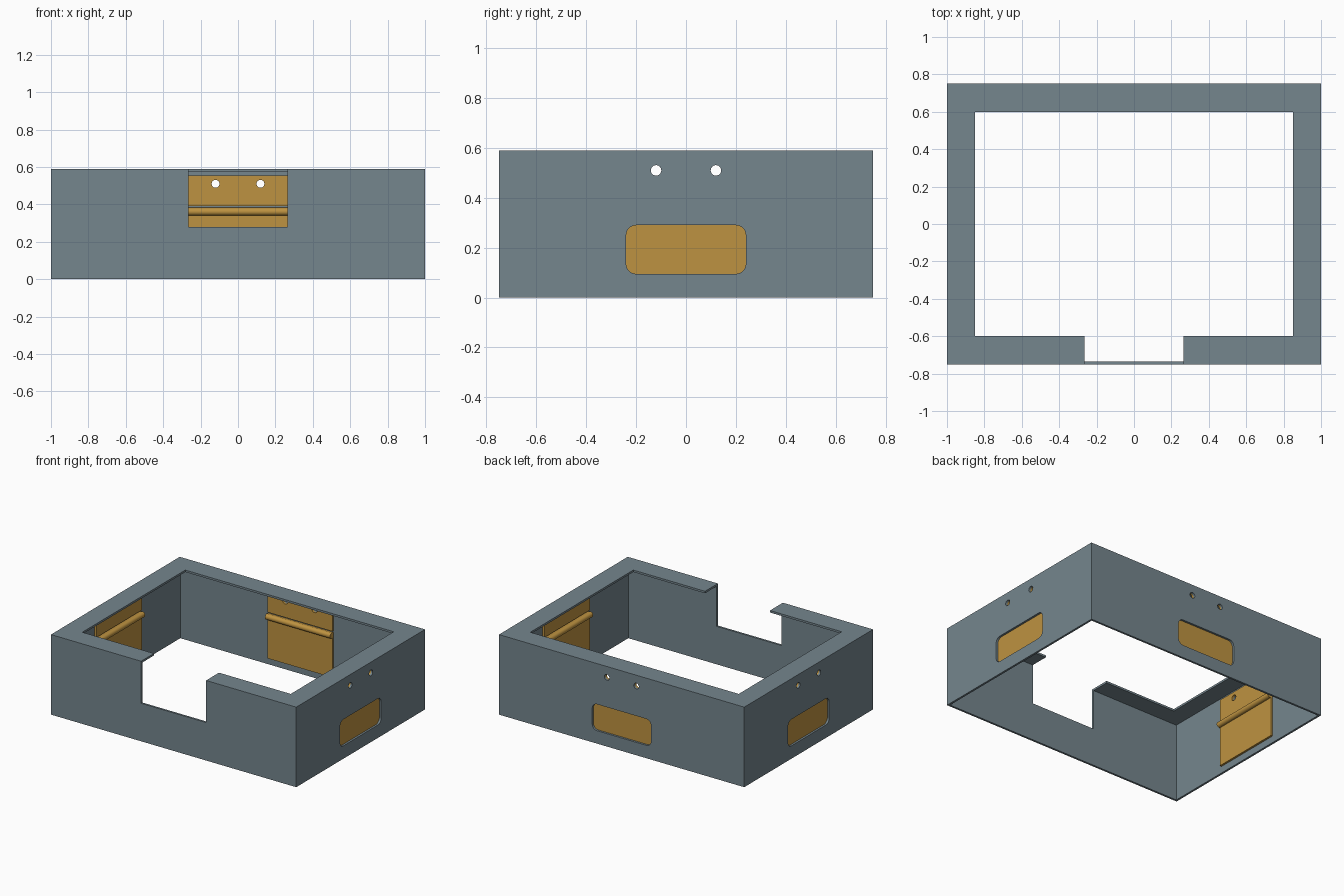
import bpy, bmesh, math
from mathutils import Matrix, Vector

if "Cube" in bpy.data.objects:
    bpy.data.objects.remove(bpy.data.objects["Cube"])

L, W, H = 1.0, 0.75, 0.59      # half length, half width, height
T = 0.015                      # sheet thickness
RIM = 0.15                     # width of the top rim
NOTCH = 0.265                  # half width of notch and hinge leaves


def material(name, rgb):
    m = bpy.data.materials.new(name)
    m.diffuse_color = (*rgb, 1)
    m.use_nodes = True
    m.node_tree.nodes["Principled BSDF"].inputs["Base Color"].default_value = m.diffuse_color
    return m


slate = material("slate grey", (0.178, 0.238, 0.27))
brass = material("brass", (0.515, 0.29, 0.052))


def finish(name, bm, mat):
    bmesh.ops.recalc_face_normals(bm, faces=bm.faces)
    me = bpy.data.meshes.new(name)
    bm.to_mesh(me)
    bm.free()
    ob = bpy.data.objects.new(name, me)
    bpy.context.collection.objects.link(ob)
    if mat:
        me.materials.append(mat)
    return ob


def box(name, lo, hi, mat=None, frame=Matrix()):
    bm = bmesh.new()
    bmesh.ops.create_cube(bm, size=1)
    lo, hi = Vector(lo), Vector(hi)
    for v in bm.verts:
        v.co = frame @ ((lo + hi) / 2 + Vector(a * b for a, b in zip(v.co, hi - lo)))
    return finish(name, bm, mat)


def prism(name, outline, y0, y1, frame):
    """Extrude an (x, z) outline along local y."""
    bm = bmesh.new()
    face = bm.faces.new([bm.verts.new(frame @ Vector((x, y0, z))) for x, z in outline])
    ext = bmesh.ops.extrude_face_region(bm, geom=[face])["geom"]
    step = frame.to_3x3() @ Vector((0, y1 - y0, 0))
    bmesh.ops.translate(bm, vec=step, verts=[g for g in ext if isinstance(g, bmesh.types.BMVert)])
    return finish(name, bm, None)


def rounded(cx, cz, hx, hz, r, n=8):
    """Rounded rectangle outline; a circle when hx = hz = r."""
    pts = []
    for q, (sx, sz) in enumerate([(1, 1), (-1, 1), (-1, -1), (1, -1)]):
        for i in range(n):
            a = math.pi / 2 * (q + i / (n if hx == r else n - 1))
            pts.append((cx + sx * (hx - r) + r * math.cos(a),
                        cz + sz * (hz - r) + r * math.sin(a)))
    return pts


def cut(ob, cutters):
    for c in cutters:
        c.hide_render = True
        mod = ob.modifiers.new("cut", 'BOOLEAN')
        mod.operation, mod.solver, mod.object = 'DIFFERENCE', 'EXACT', c
        bpy.context.view_layer.objects.active = ob
        bpy.ops.object.modifier_apply(modifier=mod.name)


# Sheet frame: hollow below, open inside the rim, notched at the front
frame_body = box("frame", (-L, -W, 0), (L, W, H), slate)
cutters = [
    box("hollow_cutter", (T - L, T - W, -0.1), (L - T, W - T, H - T)),
    box("opening_cutter", (RIM - L, RIM - W, 0.4), (L - RIM, W - RIM, 0.8)),
    box("notch_cutter", (-NOTCH, -W - 0.1, 0.28), (NOTCH, -0.5, 0.8)),
]
cut(frame_body, cutters)

# Hand slot and hinge on the back, right and left walls
for side, angle, d in (("back", 0, W), ("right", -90, L), ("left", 90, L)):
    fr = Matrix.Rotation(math.radians(angle), 4, 'Z')
    y = d - T
    holes = [prism(f"{side}_hole_cutter", rounded(s * 0.12, 0.51, 0.021, 0.021, 0.021, 6),
                   d - 0.1, d + 0.1, fr) for s in (-1, 1)]
    slot = prism(f"{side}_slot_cutter", rounded(0, 0.1925, 0.24, 0.0975, 0.04),
                 d - 0.1, d + 0.1, fr)
    cut(frame_body, holes + [slot])

    # Fixed upper leaf, hanging flap and hinge barrel
    upper = box(f"{side}_hinge_leaf", (-NOTCH, y - T, 0.39), (NOTCH, y, 0.555), brass, fr)
    cut(upper, holes)
    box(f"{side}_flap", (-NOTCH, y - T, 0.05), (NOTCH, y, 0.378), brass, fr)
    bm = bmesh.new()
    bmesh.ops.create_cone(bm, cap_ends=True, segments=24, radius1=0.021, radius2=0.021,
                          depth=2 * NOTCH,
                          matrix=fr @ Matrix.Translation((0, y - 0.0215, 0.361))
                          @ Matrix.Rotation(math.pi / 2, 4, 'Y'))
    barrel = finish(f"{side}_hinge_barrel", bm, brass)
    bpy.ops.object.select_all(action='DESELECT')
    barrel.select_set(True)
    bpy.context.view_layer.objects.active = barrel
    bpy.ops.object.shade_smooth_by_angle()
    cutters += holes + [slot]

# Remove the used cutters
for c in cutters:
    bpy.data.objects.remove(c)
